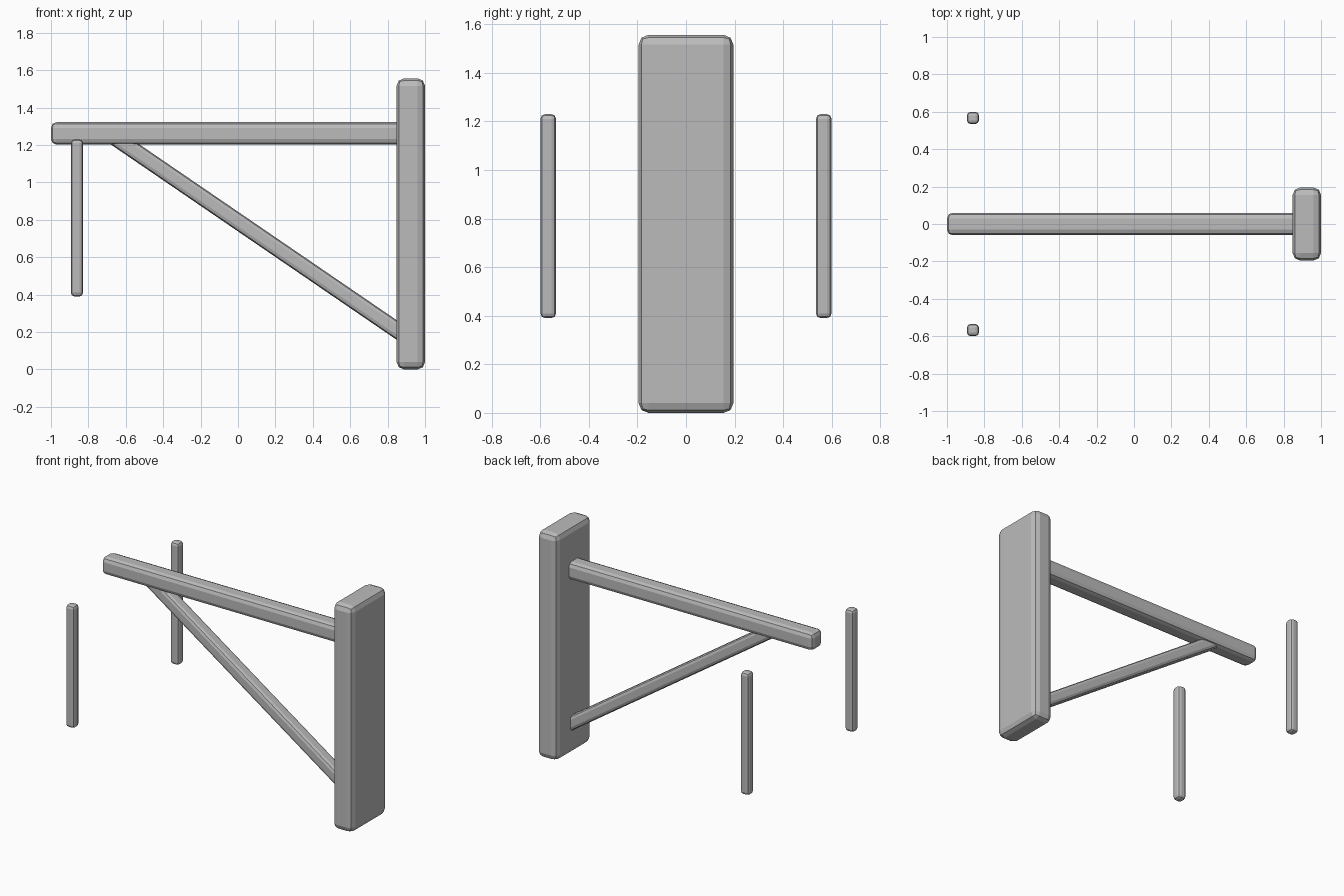
import bpy
from math import atan2, hypot

if "Cube" in bpy.data.objects:
    bpy.data.objects.remove(bpy.data.objects["Cube"], do_unlink=True)

# Single plain grey
grey = bpy.data.materials.new("plain grey")
grey.use_nodes = True
colour = (0.5, 0.5, 0.5, 1)
grey.diffuse_color = colour
grey.node_tree.nodes["Principled BSDF"].inputs["Base Color"].default_value = colour


def beam(name, centre, size, bevel, tilt=0):
    """Box with rounded edges, tilted about the y axis."""
    bpy.ops.mesh.primitive_cube_add(size=1, location=centre, rotation=(0, tilt, 0))
    ob = bpy.context.object
    ob.name = name
    ob.scale = size
    bpy.ops.object.transform_apply(location=False, rotation=False, scale=True)
    mod = ob.modifiers.new("rounded edges", "BEVEL")
    mod.width = bevel
    mod.segments = 2
    ob.data.materials.append(grey)
    return ob


# Wall plate and horizontal arm
beam("wall_plate", (0.924, 0, 0.778), (0.152, 0.39, 1.556), 0.04)
beam("arm", (-0.04, 0, 1.262), (1.92, 0.12, 0.12), 0.03)

# Diagonal brace, its ends buried in the arm and the plate
x0, z0, x1, z1 = -0.69, 1.262, 0.92, 0.162
beam("diagonal_brace", ((x0 + x1) / 2, 0, (z0 + z1) / 2),
     (hypot(x1 - x0, z1 - z0), 0.087, 0.087), 0.022, atan2(z0 - z1, x1 - x0))

# Pair of hanging bars on either side of the arm tip
for side, y in (("front", -0.567), ("back", 0.567)):
    beam(side + "_hanging_bar", (-0.861, y, 0.81), (0.065, 0.065, 0.84), 0.02)
